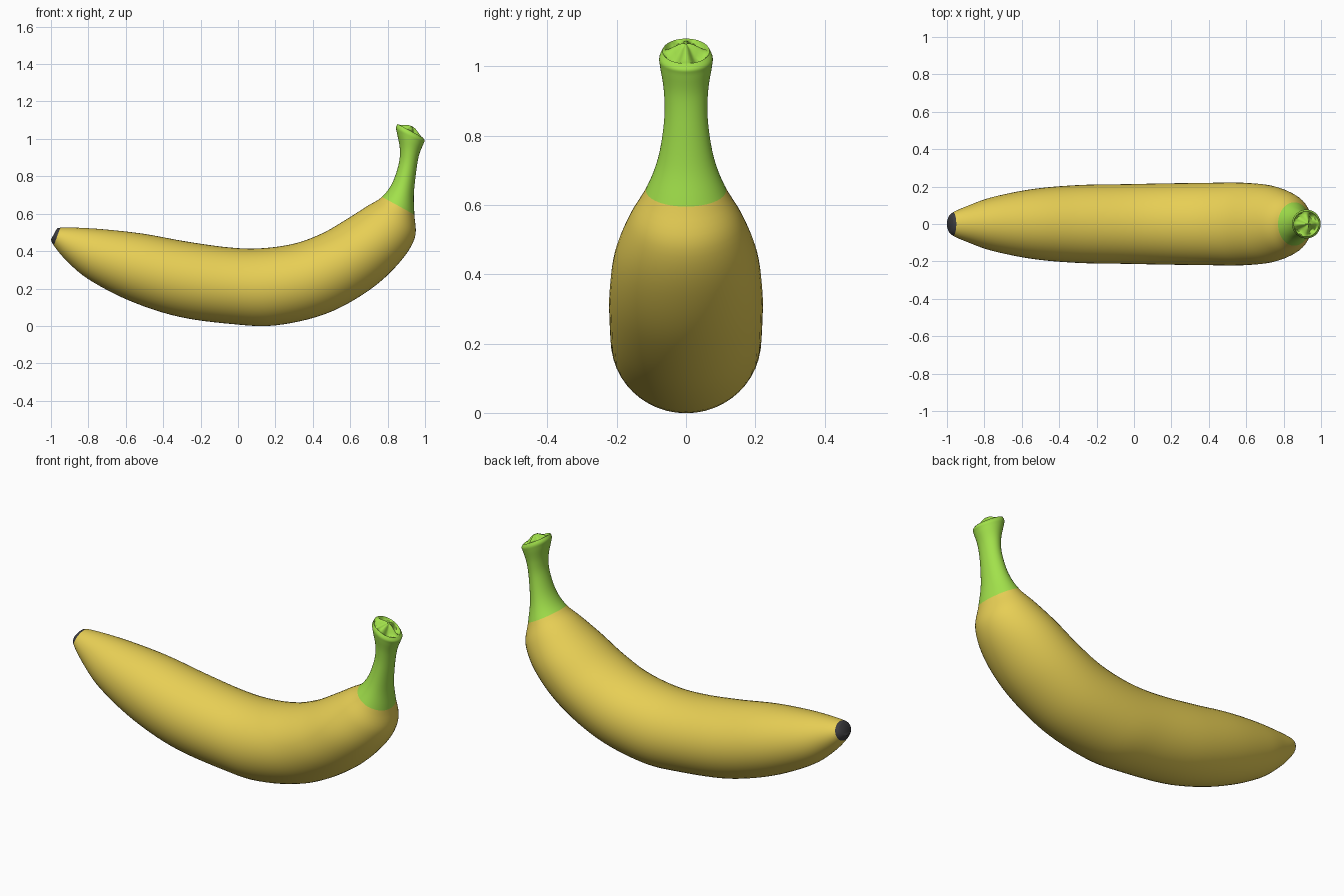
import bpy, bmesh
from math import sin, cos, pi
from mathutils import Vector

if "Cube" in bpy.data.objects:
    bpy.data.objects.remove(bpy.data.objects["Cube"])

SEG, SUB = 48, 6

# Cross-sections: inner edge x,z, outer edge x,z, half width in y
SECTIONS = [
    (-.970, .517, -1.00, .462, .040), (-.950, .525, -.985, .430, .062),
    (-.850, .525, -.920, .352, .098), (-.700, .515, -.800, .250, .145),
    (-.500, .492, -.580, .135, .187), (-.280, .452, -.320, .050, .208),
    (-.050, .420, -.030, .010, .213), (.120, .415, .200, .003, .217),
    (.300, .440, .470, .065, .220), (.450, .495, .700, .190, .221),
    (.580, .570, .860, .335, .206), (.690, .640, .945, .470, .165),
    (.770, .690, .943, .595, .116), (.825, .765, .940, .700, .081),
    (.860, .870, .952, .820, .063), (.865, .950, .967, .910, .064),
    (.850, 1.03, .990, .970, .075), (.845, 1.06, .998, .990, .077),
    (.853, 1.08, .988, 1.008, .068),
]
TIP_END, PEEL_END = 1, 12


def spline(i, t):
    """Catmull-Rom interpolation between neighbouring cross-sections."""
    n = len(SECTIONS) - 1
    a, b, c, d = (SECTIONS[max(0, min(n, k))] for k in (i - 1, i, i + 1, i + 2))
    return [.5 * (2 * q + (r - p) * t + (2 * p - 5 * q + 4 * r - s) * t * t
                  + (3 * q - p - 3 * r + s) * t ** 3) for p, q, r, s in zip(a, b, c, d)]


def ring(s, scale=1.0, lift=0.0, lobe=0.0):
    """Elliptical ring; lift and lobe push points along the section normal."""
    top, low = Vector((s[0], 0, s[1])), Vector((s[2], 0, s[3]))
    mid, half = (top + low) / 2, (top - low) / 2
    axis = Vector((-half.x, 0, -half.z)).normalized()
    normal = Vector((-axis.z, 0, axis.x)) * -1
    pts = []
    for j in range(SEG):
        a = 2 * pi * j / SEG
        pts.append(mid + half * cos(a) * scale + Vector((0, s[4] * sin(a) * scale, 0))
                   + normal * (lift - lobe * cos(4 * a)))
    return pts


def body(first, last):
    rings = [ring(spline(i, k / SUB)) for i in range(first, last) for k in range(SUB)]
    return rings + [ring(SECTIONS[last])]


def part(name, rings, color, cap_start=False, cap_end=False):
    bm = bmesh.new()
    vs = [[bm.verts.new(p) for p in r] for r in rings]
    for a, b in zip(vs, vs[1:]):
        for j in range(SEG):
            k = (j + 1) % SEG
            bm.faces.new((a[j], b[j], b[k], a[k]))
    if cap_start:
        bm.faces.new(vs[0])
    if cap_end:
        bm.faces.new(vs[-1][::-1])
    me = bpy.data.meshes.new(name)
    bm.to_mesh(me)
    bm.free()
    ob = bpy.data.objects.new(name, me)
    bpy.context.collection.objects.link(ob)
    mat = bpy.data.materials.new(name + "_color")
    mat.diffuse_color = (*color, 1)
    mat.use_nodes = True
    mat.node_tree.nodes["Principled BSDF"].inputs["Base Color"].default_value = mat.diffuse_color
    me.materials.append(mat)
    bpy.ops.object.select_all(action='DESELECT')
    ob.select_set(True)
    bpy.context.view_layer.objects.active = ob
    bpy.ops.object.shade_smooth_by_angle(angle=pi / 4)


# Dark blossom tip
part("blossom_tip", body(0, TIP_END), (.045, .045, .05), cap_start=True)

# Yellow curved fruit
part("peel", body(TIP_END, PEEL_END), (.80, .62, .09))

# Green stem with a lobed, pinched end
end = SECTIONS[-1]
crown = [ring(end, .88, .010, .010), ring(end, .72, .010, .016), ring(end, .5, -.002, .012),
         ring(end, .25, -.018, .005), ring(end, .03, -.025)]
part("stem", body(PEEL_END, len(SECTIONS) - 1) + crown, (.36, .75, .07), cap_end=True)
